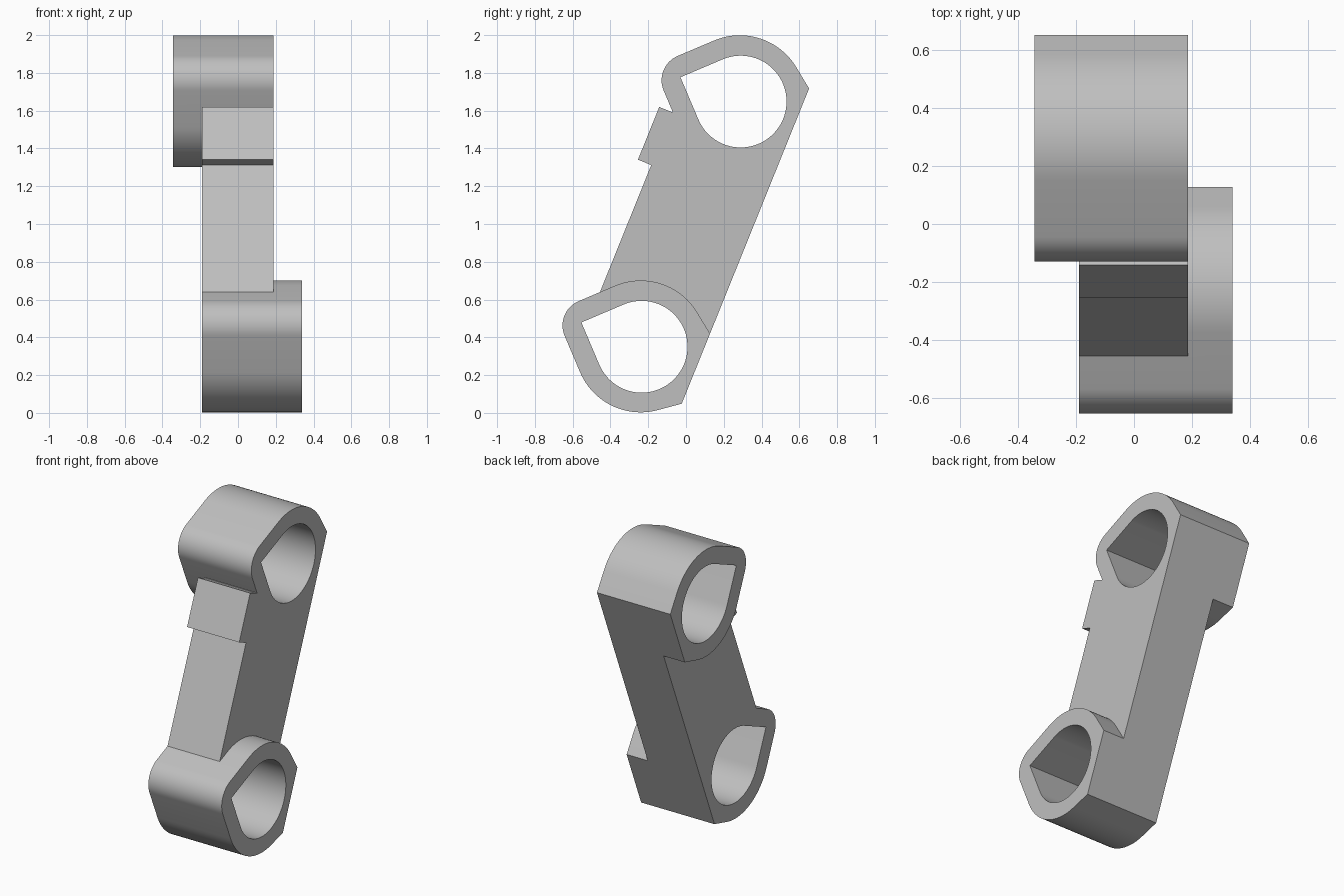
import bpy
import bmesh
from math import cos, sin, atan2, acos, hypot, radians, sqrt, pi

default = bpy.data.objects.get("Cube")
if default:
    bpy.data.objects.remove(default, do_unlink=True)

TILT = radians(22)
HALF_SPAN = 0.70      # ring centres lie this far along the arm from its middle
EDGE = 0.315          # flat back edge of the arm
RING_R, NOSE_R, HOLE_R = 0.349, 0.14, 0.243

grey = bpy.data.materials.new("light_grey")
grey.use_nodes = True
colour = (0.52, 0.52, 0.52, 1)
grey.diffuse_color = colour
grey.node_tree.nodes["Principled BSDF"].inputs["Base Color"].default_value = colour


def arc(cx, r, start, end, steps):
    """Points (across, along) on an arc centred on the ring's axis of symmetry."""
    angles = [start + (end - start) * i / steps for i in range(steps + 1)]
    return [(cx + r * cos(t), r * sin(t)) for t in angles]


def shift(points, along):
    return [(b, a + along) for b, a in points]


def prism(name, points, x0, x1):
    """Extrude a profile across the model, leaning it to the arm's tilt."""
    bm = bmesh.new()
    verts = [bm.verts.new((x0,
                           0.0225 + b * cos(TILT) + a * sin(TILT),
                           1.001 - b * sin(TILT) + a * cos(TILT))) for b, a in points]
    face = bm.faces.new(verts)
    ext = bmesh.ops.extrude_face_region(bm, geom=[face])
    moved = [g for g in ext["geom"] if isinstance(g, bmesh.types.BMVert)]
    bmesh.ops.translate(bm, verts=moved, vec=(x1 - x0, 0, 0))
    bmesh.ops.recalc_face_normals(bm, faces=bm.faces)
    mesh = bpy.data.meshes.new(name)
    bm.to_mesh(mesh)
    bm.free()
    mesh.materials.append(grey)
    obj = bpy.data.objects.new(name, mesh)
    bpy.context.collection.objects.link(obj)
    return obj


def combine(target, tool, operation):
    mod = target.modifiers.new(operation.lower(), "BOOLEAN")
    mod.operation, mod.object, mod.solver = operation, tool, "EXACT"
    bpy.context.view_layer.objects.active = target
    bpy.ops.object.modifier_apply(modifier=mod.name)
    bpy.data.objects.remove(tool, do_unlink=True)


# Ring outline: round top and bottom, rounded nose, flat back
corner = 0.2
tangent = atan2(corner, EDGE) + acos(RING_R / hypot(corner, EDGE))
nose_x = -(RING_R - NOSE_R) * sqrt(2)
ring = (arc(0, RING_R, tangent, 0.75 * pi, 24)
        + arc(nose_x, NOSE_R, 0.75 * pi, 1.25 * pi, 16)
        + arc(0, RING_R, 1.25 * pi, 2 * pi - tangent, 24)
        + [(EDGE, -corner), (EDGE, corner)])

# Teardrop hole with a square point towards the nose
hole_x = 0.005
hole = arc(hole_x, HOLE_R, -0.75 * pi, 0.75 * pi, 64) + [(hole_x - HOLE_R * sqrt(2), 0)]

# Arm with a raised pad on its front edge
front, pad = -0.308, -0.384
arm_profile = [(front, -HALF_SPAN), (EDGE, -HALF_SPAN), (EDGE, HALF_SPAN),
               (front, HALF_SPAN), (front, 0.512), (pad, 0.512),
               (pad, 0.211), (front, 0.211)]
arm = prism("link_arm", arm_profile, -0.19, 0.187)

# Offset rings at both ends, then their holes
ends = (("lower", -HALF_SPAN, -0.19, 0.34), ("upper", HALF_SPAN, -0.343, 0.187))
for name, along, x0, x1 in ends:
    combine(arm, prism(name + "_ring", shift(ring, along), x0, x1), "UNION")
for name, along, x0, x1 in ends:
    cutter = prism(name + "_hole_cutter", shift(hole, along), x0 - 0.1, x1 + 0.1)
    cutter.hide_render = True
    combine(arm, cutter, "DIFFERENCE")

bpy.ops.object.select_all(action="DESELECT")
arm.select_set(True)
bpy.context.view_layer.objects.active = arm
bpy.ops.object.shade_smooth_by_angle(angle=radians(15))
